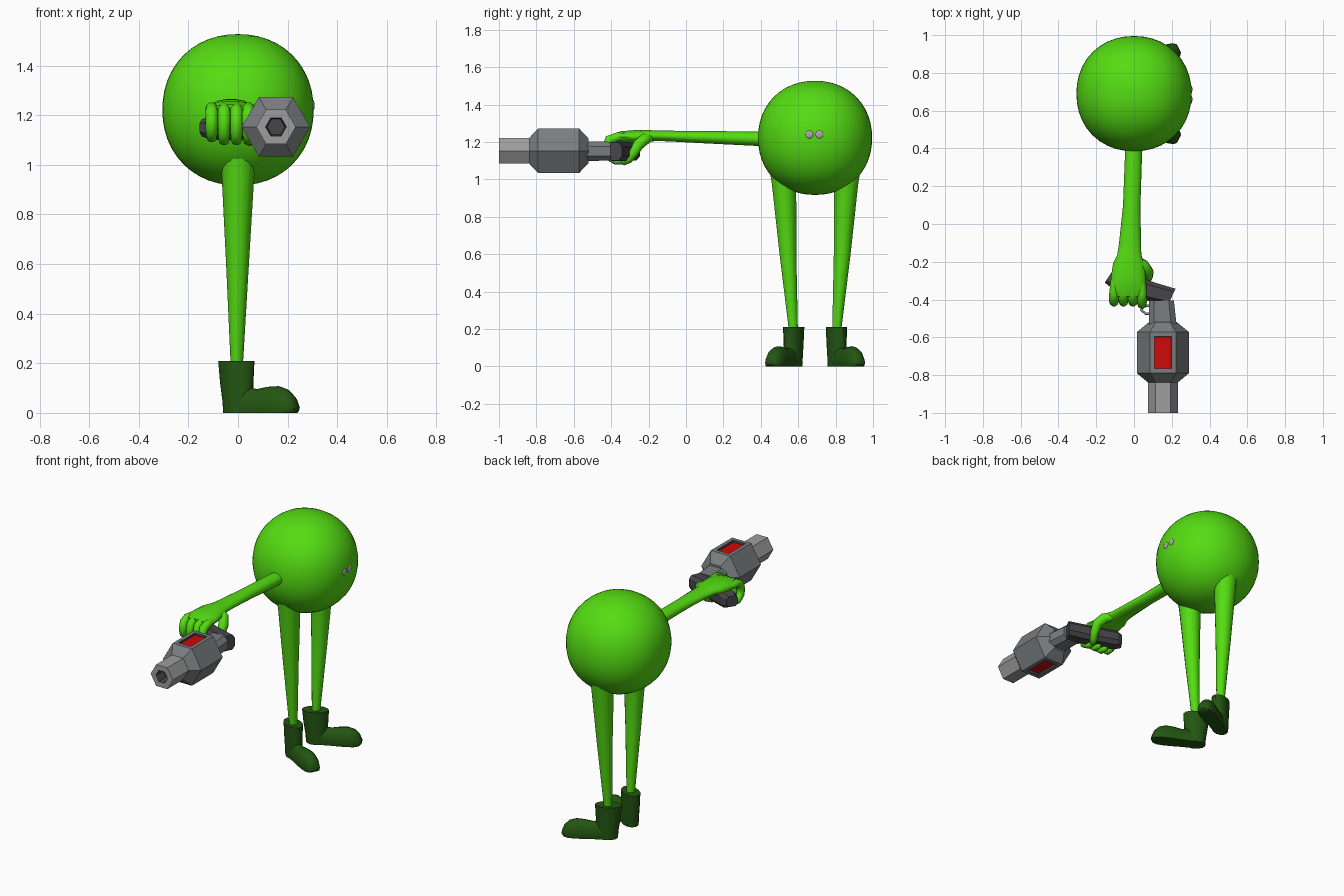
import bpy, bmesh, math
from mathutils import Vector as V

if "Cube" in bpy.data.objects:
    bpy.data.objects.remove(bpy.data.objects["Cube"])

CY = 0.69  # body centre, also the mirror plane of the legs


def material(name, rgb):
    m = bpy.data.materials.new(name)
    m.diffuse_color = (*rgb, 1)
    m.use_nodes = True
    m.node_tree.nodes["Principled BSDF"].inputs["Base Color"].default_value = m.diffuse_color
    return m


GREEN = material("bright green", (0.09, 0.72, 0.006))
BOOT = material("dark green", (0.017, 0.092, 0.006))
GREY = material("mid grey", (0.19, 0.207, 0.213))
LIGHT = material("light grey", (0.34, 0.34, 0.34))
DARK = material("dark grey", (0.062, 0.062, 0.068))
RED = material("red", (0.62, 0.003, 0.003))
EYE = material("eye grey", (0.42, 0.40, 0.42))


def finish(name, bm, mats, smooth=None):
    bmesh.ops.recalc_face_normals(bm, faces=bm.faces)
    me = bpy.data.meshes.new(name)
    bm.to_mesh(me)
    bm.free()
    ob = bpy.data.objects.new(name, me)
    bpy.context.collection.objects.link(ob)
    for m in mats:
        me.materials.append(m)
    if smooth:
        bpy.ops.object.select_all(action='DESELECT')
        ob.select_set(True)
        bpy.context.view_layer.objects.active = ob
        bpy.ops.object.shade_smooth_by_angle(angle=math.radians(smooth))
    return ob


def ring(c, u, v, n):
    return [V(c) + V(u) * math.cos(2 * math.pi * i / n) + V(v) * math.sin(2 * math.pi * i / n)
            for i in range(n)]


def loft(bm, rings):
    vs = [[bm.verts.new(p) for p in r] for r in rings]
    n = len(rings[0])
    for a, b in zip(vs, vs[1:]):
        for i in range(n):
            bm.faces.new((a[i], a[(i + 1) % n], b[(i + 1) % n], b[i]))
    bm.faces.new(vs[0])
    bm.faces.new(vs[-1])


def tube(bm, pts, radii, n=10, ref=(1, 0, 0)):
    pts = [V(p) for p in pts]
    rings = []
    for i, (p, r) in enumerate(zip(pts, radii)):
        t = (pts[min(i + 1, len(pts) - 1)] - pts[max(i - 1, 0)]).normalized()
        v = t.cross(V(ref)).normalized()
        rings.append(ring(p, v.cross(t) * r, v * r, n))
    loft(bm, rings)


# Round body, very slightly squared
bm = bmesh.new()
bmesh.ops.create_uvsphere(bm, u_segments=40, v_segments=24, radius=1)
for v in bm.verts:
    k = sum(abs(c) ** 2.12 for c in v.co) ** (-1 / 2.12)
    v.co = V((0, CY, 1.222)) + v.co * k * 0.305
finish("body", bm, [GREEN], 60)

# Eyes on the right side
for name, y in (("eye_front", 0.66), ("eye_back", 0.713)):
    bm = bmesh.new()
    bmesh.ops.create_uvsphere(bm, u_segments=16, v_segments=8, radius=1)
    for v in bm.verts:
        v.co = V((0.303 + v.co.x * 0.006, y + v.co.y * 0.021, 1.24 + v.co.z * 0.021))
    finish(name, bm, [EYE], 60)

# Legs and boots, mirrored front to back
ANG = math.radians(27)
for side, s in (("front", -1), ("back", 1)):
    bm = bmesh.new()
    loft(bm, [ring((x, CY + s * d, z), (r, 0, 0), (0, r, 0), 14) for x, d, z, r in
              ((0, 0.165, 1.08, 0.085), (0, 0.166, 0.98, 0.067),
               (-0.002, 0.145, 0.6, 0.046), (-0.005, 0.115, 0.18, 0.024))])
    finish(side + "_leg", bm, [GREEN], 50)

    U = V((math.cos(ANG), s * math.sin(ANG), 0))
    W = V((-s * math.sin(ANG), math.cos(ANG), 0))
    C = V((-0.005, CY + s * 0.115, 0))
    bm = bmesh.new()
    # boot shaft: offset along foot, height, half length, half width
    loft(bm, [ring(C + U * o + V((0, 0, z)), U * a, W * b, 12) for o, z, a, b in
              ((-0.002, 0.21, 0.08, 0.05), (0.0, 0.12, 0.073, 0.048),
               (0.004, 0.05, 0.066, 0.047), (0.006, 0, 0.064, 0.046))])
    # foot: distance, half width, height
    rings = []
    for d, w, h in ((-0.03, 0.04, 0.10), (0.05, 0.044, 0.105), (0.09, 0.046, 0.096),
                    (0.14, 0.05, 0.105), (0.19, 0.053, 0.108), (0.23, 0.049, 0.095),
                    (0.26, 0.038, 0.065), (0.273, 0.024, 0.03)):
        r = ring(C + U * d + V((0, 0, 0.02)), W * w, (0, 0, h - 0.02), 16)
        for p in r:
            p.z = max(p.z, 0)
        rings.append(r)
    loft(bm, rings)
    finish(side + "_boot", bm, [BOOT], 45)

# Arm flowing into the palm: y, x centre, z centre, half width, half height
bm = bmesh.new()
loft(bm, [ring((x, y, z), (a, 0, 0), (0, 0, b), 14) for y, x, z, a, b in
          ((0.44, 0, 1.215, 0.045, 0.04), (0.1, -0.012, 1.226, 0.046, 0.034),
           (-0.1, -0.021, 1.232, 0.058, 0.029), (-0.165, -0.025, 1.233, 0.064, 0.029),
           (-0.21, -0.028, 1.232, 0.083, 0.034), (-0.28, -0.03, 1.228, 0.092, 0.036),
           (-0.35, -0.03, 1.226, 0.097, 0.032), (-0.385, -0.03, 1.222, 0.085, 0.022))])
finish("arm", bm, [GREEN], 60)

# Four fingers curled over the grip
for i, x in enumerate((-0.106, -0.056, -0.006, 0.042)):
    bm = bmesh.new()
    lo = 0.012 if i == 0 else 0
    fw = -0.012 if i == 3 else 0
    tube(bm, [(x, -0.3, 1.226), (x, -0.365, 1.228), (x, -0.4 + fw, 1.212),
              (x, -0.412 + fw, 1.17), (x, -0.405 + fw, 1.125 + lo), (x, -0.375, 1.099 + lo),
              (x, -0.335, 1.098 + lo), (x, -0.325, 1.1 + lo)],
         (0.018, 0.025, 0.026, 0.025, 0.024, 0.022, 0.018, 0.007))
    finish("finger_%d" % (i + 1), bm, [GREEN], 60)

# Thumb wrapped behind the grip
bm = bmesh.new()
tube(bm, [(0.01, -0.19, 1.228), (0.05, -0.22, 1.215), (0.074, -0.255, 1.185),
          (0.074, -0.28, 1.14), (0.062, -0.305, 1.108), (0.045, -0.335, 1.092),
          (0.04, -0.345, 1.09)],
     (0.024, 0.032, 0.031, 0.026, 0.023, 0.018, 0.007))
finish("thumb", bm, [GREEN], 60)

# Six-sided blaster with hollow muzzle: y and radius
GX, GZ = 0.153, 1.153
bm = bmesh.new()
loft(bm, [ring((GX, y, GZ), (r, 0, 0), (0, 0, r), 6) for y, r in
          ((-0.52, 0.074), (-0.572, 0.138), (-0.79, 0.138), (-0.838, 0.08),
           (-1.0, 0.08), (-1.0, 0.042), (-0.93, 0.036))])
bmesh.ops.recalc_face_normals(bm, faces=bm.faces)
for f in bm.faces:
    y = f.calc_center_median().y
    if y < -0.83:
        f.material_index = 1 if y < -0.999 or f.calc_center_median().y > -0.93 else 2
    if -0.97 < y < -0.93 and f.calc_area() < 0.0045:
        f.material_index = 2
# red panels sunk in the top and bottom faces
flats = [f for f in bm.faces if abs(f.normal.z) > 0.9 and -0.75 < f.calc_center_median().y < -0.6]
bmesh.ops.inset_individual(bm, faces=flats, thickness=0.035)
walls = bmesh.ops.inset_individual(bm, faces=flats, thickness=0.001, depth=-0.014)
for f in walls["faces"]:
    f.material_index = 2
for f in flats:
    f.material_index = 3
finish("blaster_body", bm, [GREY, LIGHT, DARK, RED])

# Neck joining the blaster to the grip
bm = bmesh.new()
loft(bm, [[V((x + a * dx, y, GZ - 0.002 + h * dz)) for dx, dz in
           ((1, .5), (.6, 1), (-.6, 1), (-1, .5), (-1, -.5), (-.6, -1), (.6, -1), (1, -.5))]
          for y, x, a, h in ((-0.54, 0.152, 0.074, 0.053), (-0.405, 0.145, 0.066, 0.05))])
finish("blaster_neck", bm, [GREY])

# Grip lying sideways through the hand
bm = bmesh.new()
loft(bm, [[V((x + 0.02 * dy, y + a * dy, GZ - 0.004 + h * dz)) for dy, dz in
           ((1, .5), (.6, 1), (-.6, 1), (-1, .5), (-1, -.5), (-.6, -1), (.6, -1), (1, -.5))]
          for x, y, a, h in ((0.2, -0.385, 0.042, 0.048), (0.09, -0.358, 0.048, 0.05),
                             (-0.1, -0.292, 0.046, 0.048), (-0.135, -0.28, 0.03, 0.034))])
finish("blaster_grip", bm, [DARK])

# Trigger guard
bm = bmesh.new()
tube(bm, [(0.1, -0.43, GZ), (0.055, -0.435, GZ), (0.038, -0.455, GZ),
          (0.06, -0.474, GZ), (0.1, -0.476, GZ)], [0.007] * 5, 8, (0, 0, 1))
finish("trigger_guard", bm, [LIGHT], 60)
